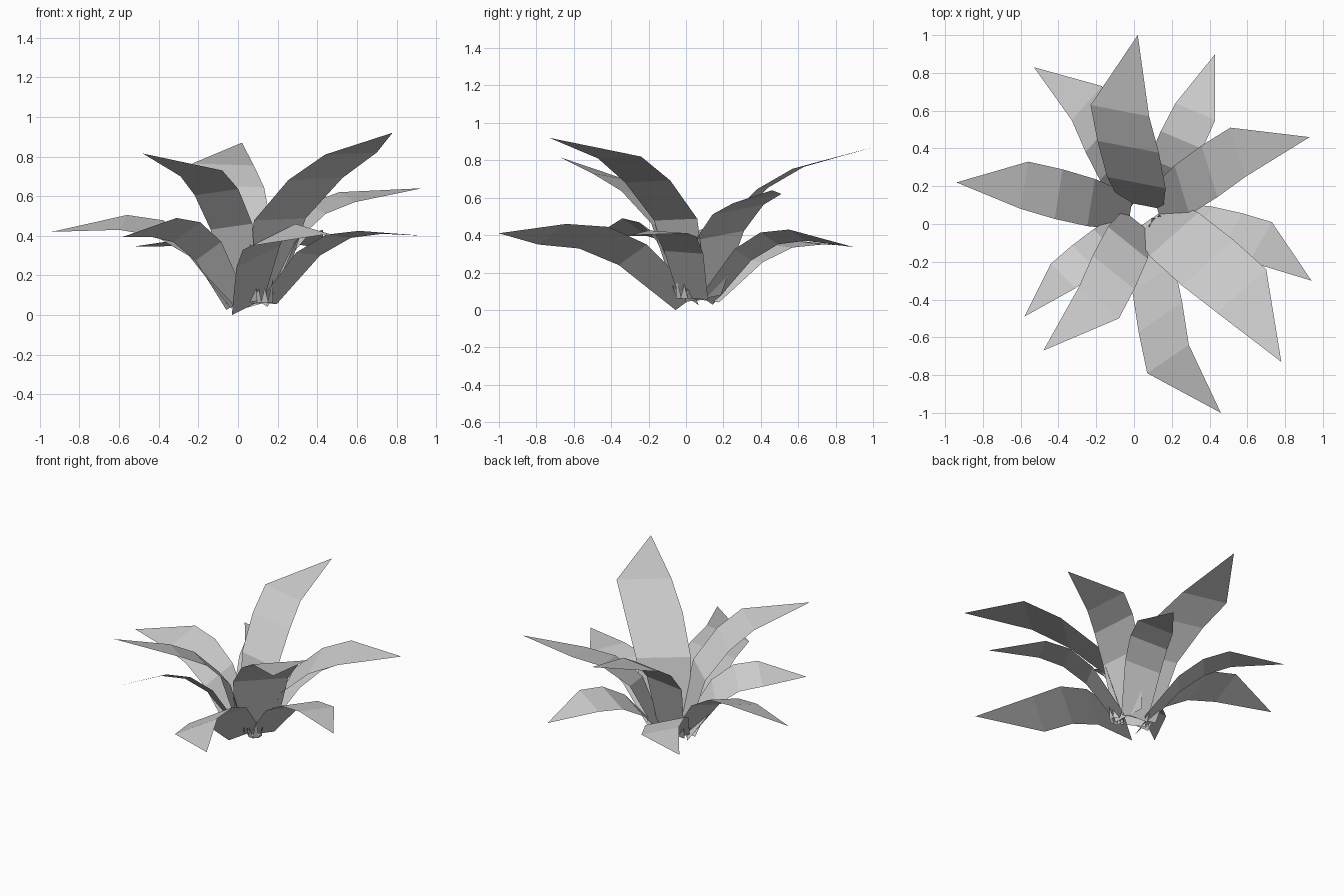
import bpy
import math
from mathutils import Vector

cube = bpy.data.objects.get("Cube")
if cube:
    bpy.data.objects.remove(cube, do_unlink=True)

# One plain grey for the whole plant
GREY = (0.6, 0.6, 0.6, 1.0)
grey = bpy.data.materials.new("leaf_grey")
grey.use_nodes = True
grey.diffuse_color = GREY
grey.node_tree.nodes["Principled BSDF"].inputs["Base Color"].default_value = GREY


def add_mesh(name, verts, faces):
    mesh = bpy.data.meshes.new(name)
    mesh.from_pydata(verts, [], faces)
    mesh.materials.append(grey)
    mesh.update()
    obj = bpy.data.objects.new(name, mesh)
    bpy.context.scene.collection.objects.link(obj)


def add_leaf(name, base, side_a, side_b, tip):
    """Arching blade: four cross rows from base to shoulder, then a pointed end."""
    base, side_a, side_b, tip = map(Vector, (base, side_a, side_b, tip))
    shoulder = (side_a + side_b) / 2
    half = (side_a - side_b) / 2
    # Upright leaves rise sooner than spreading ones
    steep = min(max((shoulder.z - 0.4) / 0.4, 0), 1)
    rows = [(0, 0, 0.74),
            (0.4 - 0.18 * steep, 0.7 - 0.14 * steep, 1.0),
            (0.69 - 0.08 * steep, 0.95 - 0.12 * steep, 1.05),
            (1, 1, 1)]
    verts = []
    for along, rise, width in rows:
        centre = base.lerp(shoulder, along)
        centre.z = base.z + (shoulder.z - base.z) * rise
        verts += [centre + half * width, centre - half * width]
    verts.append(tip)
    faces = [(i, i + 1, i + 3, i + 2) for i in (0, 2, 4)] + [(6, 7, 8)]
    add_mesh(name, verts, faces)


# Leaves: base centre, two shoulder corners, tip
LEAVES = {
    "back_leaf": ((.04, .1, .06), (.08, .57, .755), (-.23, .63, .765), (.02, 1, .87)),
    "back_right_leaf": ((0, .11, .05), (-.17, .73, .35), (-.33, .55, .375), (-.53, .83, .345)),
    "back_left_leaf": ((.09, .11, .05), (.43, .55, .43), (.22, .64, .37), (.43, .9, .335)),
    "left_rear_leaf": ((.12, .09, .06), (.59, .25, .57), (.51, .51, .62), (.93, .46, .64)),
    "left_leaf": ((.15, .04, .06), (.61, -.2, .425), (.73, .01, .41), (.94, -.3, .4)),
    "front_left_leaf": ((.11, .03, .06), (.44, -.47, .81), (.7, -.24, .82), (.78, -.73, .92)),
    "front_leaf": ((.05, 0, .04), (.07, -.79, .35), (.29, -.64, .46), (.46, -1, .41)),
    "front_right_leaf": ((.02, .01, .06), (-.29, -.33, .7), (-.08, -.5, .73), (-.48, -.67, .815)),
    "right_front_leaf": ((-.01, .02, .06), (-.44, -.21, .395), (-.31, -.34, .49), (-.58, -.49, .395)),
    "right_leaf": ((-.02, .06, .06), (-.56, .33, .505), (-.6, .08, .43), (-.94, .22, .42)),
}
for name, points in LEAVES.items():
    add_leaf(name, *points)

# Small pointed sprouts beside the crown
verts, faces = [], []
COUNT = 8
for i in range(COUNT):
    angle = math.tau * i / COUNT
    out = Vector((math.cos(angle), math.sin(angle), 0))
    side = Vector((-out.y, out.x, 0)) * 0.02
    foot = Vector((0.135, -0.01, 0.06)) + out * 0.04
    height = 0.13 if i % 2 else 0.08
    verts += [foot - side, foot + side, foot + out * 0.02 + Vector((0, 0, height))]
    faces.append((3 * i, 3 * i + 1, 3 * i + 2))
add_mesh("crown_sprouts", verts, faces)
